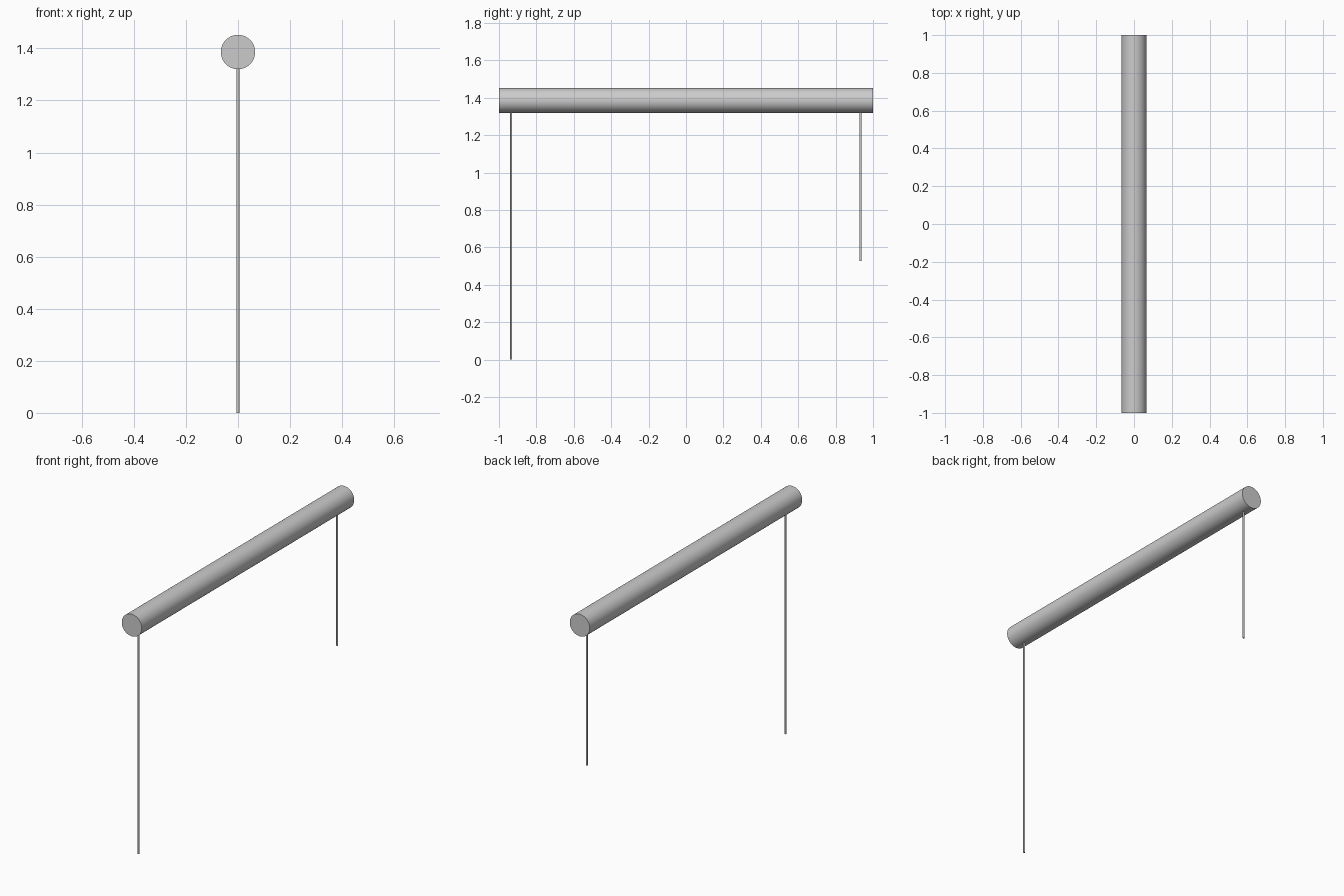
import bpy, math

if "Cube" in bpy.data.objects:
    bpy.data.objects.remove(bpy.data.objects["Cube"])

BAR_R, BAR_Z = 0.066, 1.386


def cylinder(name, radius, length, location, rotation=(0, 0, 0), sides=32):
    bpy.ops.mesh.primitive_cylinder_add(vertices=sides, radius=radius, depth=length,
                                        location=location, rotation=rotation)
    obj = bpy.context.object
    obj.name = name
    bpy.ops.object.shade_smooth_by_angle(angle=math.radians(40))
    return obj


def hanging_rod(name, y, bottom):
    # Top end is sunk slightly into the bar
    top = BAR_Z - BAR_R + 0.005
    return cylinder(name, 0.0055, top - bottom, (0, y, (top + bottom) / 2), sides=16)


# Horizontal bar running front to back
cylinder("bar", BAR_R, 2.0, (0, 0, BAR_Z), (math.radians(90), 0, 0), sides=48)

# Long rod at the front, short rod at the back
hanging_rod("front_rod", -0.935, 0.0)
hanging_rod("back_rod", 0.933, 0.527)
